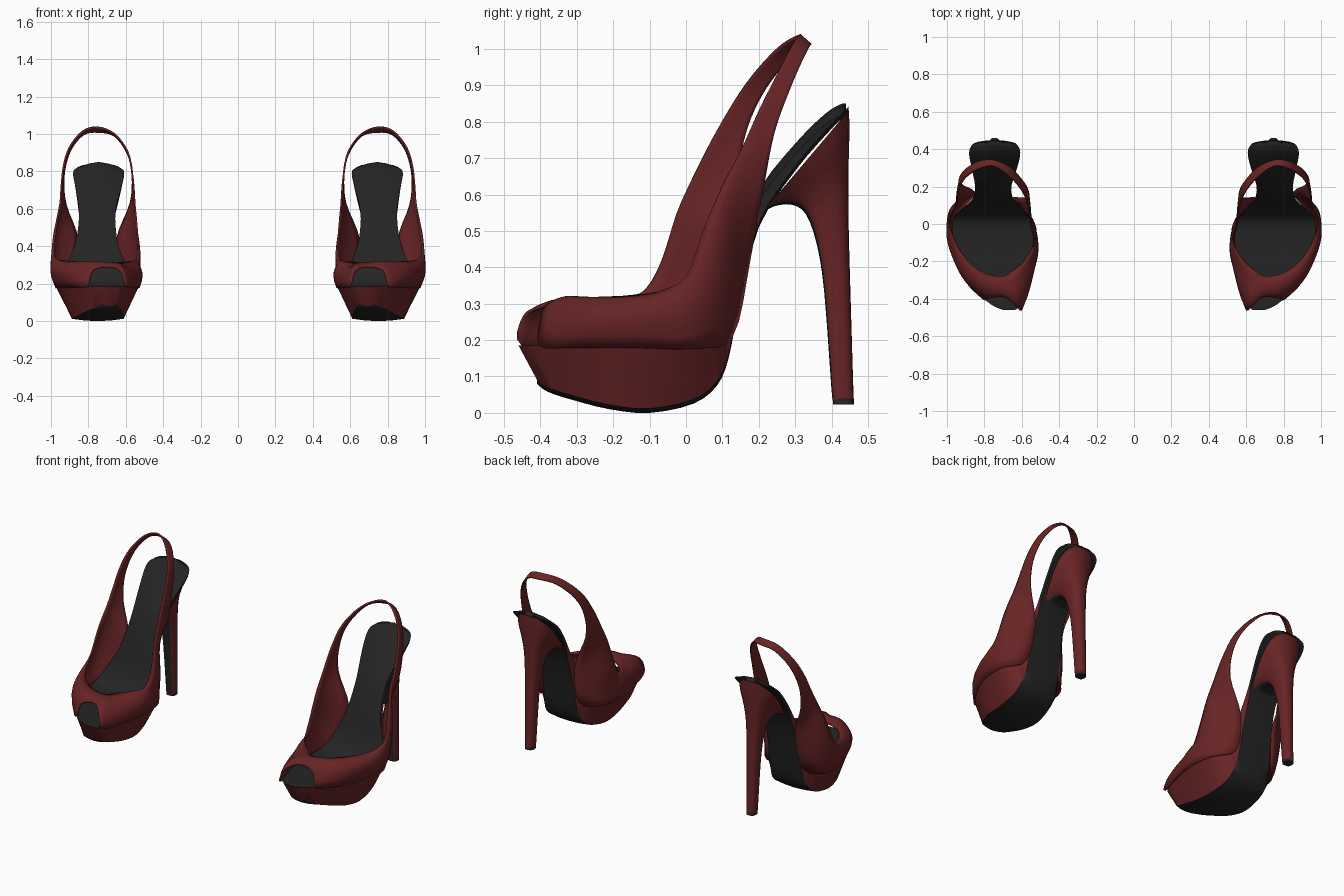
import bpy, bmesh, math
from mathutils import Vector

if "Cube" in bpy.data.objects:
    bpy.data.objects.remove(bpy.data.objects["Cube"], do_unlink=True)


def material(name, rgb):
    mat = bpy.data.materials.new(name)
    mat.use_nodes = True
    mat.diffuse_color = (*rgb, 1)
    bsdf = next(n for n in mat.node_tree.nodes if n.type == 'BSDF_PRINCIPLED')
    bsdf.inputs["Base Color"].default_value = (*rgb, 1)
    bsdf.inputs["Roughness"].default_value = 0.6
    return mat


RED, DARK = 0, 1
MATERIALS = [material("deep red leather", (.14, .018, .019)),
             material("charcoal lining", (.018, .018, .018))]
CENTRE = .745


def spline(rows, steps, closed=False):
    """Smoothly interpolate every column of a short table of stations."""
    count = len(rows)
    pick = (lambda i: rows[i % count]) if closed else (lambda i: rows[max(0, min(count - 1, i))])
    result = []
    for i in range(count if closed else count - 1):
        for s in range(steps):
            t = s / steps
            result.append([
                .5 * (2 * b + (c - a) * t + (2 * a - 5 * b + 4 * c - d) * t ** 2
                      + (3 * b - a - 3 * c + d) * t ** 3)
                for a, b, c, d in zip(pick(i - 1), pick(i), pick(i + 1), pick(i + 2))])
    if not closed:
        result.append(list(rows[-1]))
    return result


def loft(name, rings, colour, tube=True, loop=False, angle=40, thickness=0):
    """Skin rings of points, colour faces by (ring, side), mirror to the other shoe."""
    bm = bmesh.new()
    verts = [[bm.verts.new(p) for p in ring] for ring in rings]
    n = len(rings[0])
    for i in range(len(rings) if loop else len(rings) - 1):
        a, b = verts[i], verts[(i + 1) % len(rings)]
        for j in range(n if tube else n - 1):
            k = (j + 1) % n
            bm.faces.new((a[j], a[k], b[k], b[j])).material_index = colour(i, j)
    if tube:
        bm.faces.new(verts[0]).material_index = colour(0, -1)
        bm.faces.new(verts[-1]).material_index = colour(len(rings) - 1, -1)
    bmesh.ops.recalc_face_normals(bm, faces=bm.faces)
    mesh = bpy.data.meshes.new(name)
    bm.to_mesh(mesh)
    bm.free()
    for mat in MATERIALS:
        mesh.materials.append(mat)
    obj = bpy.data.objects.new(name, mesh)
    bpy.context.scene.collection.objects.link(obj)
    bpy.ops.object.select_all(action='DESELECT')
    obj.select_set(True)
    bpy.context.view_layer.objects.active = obj
    bpy.ops.object.shade_smooth_by_angle(angle=math.radians(angle))
    if thickness:
        solid = obj.modifiers.new("thickness", 'SOLIDIFY')
        solid.thickness = thickness
        solid.offset = 0
    obj.modifiers.new("pair", 'MIRROR').use_mirror_merge = False
    return obj


# Platform, shank and insole: top y z, bottom y z, top x range, bottom x range
sole_stations = spline([
    (-.46, .185, -.41, .08, .635, .70, .65, .73),
    (-.43, .185, -.38, .058, .60, .765, .63, .77),
    (-.35, .185, -.31, .035, .572, .85, .62, .82),
    (-.22, .185, -.21, .01, .542, .93, .613, .87),
    (-.08, .185, -.10, 0, .53, .972, .613, .888),
    (.02, .20, .02, .025, .545, .97, .63, .885),
    (.075, .28, .085, .075, .585, .93, .64, .88),
    (.11, .38, .117, .15, .63, .885, .65, .87),
    (.145, .48, .145, .29, .65, .86, .655, .86),
    (.205, .62, .20, .51, .655, .85, .662, .848),
    (.30, .74, .30, .665, .625, .868, .63, .864),
    (.38, .82, .39, .77, .608, .882, .612, .878),
    (.425, .848, .432, .812, .63, .86, .635, .855),
    (.44, .85, .446, .83, .70, .79, .70, .79),
], 3)


def sole_ring(yt, zt, yb, zb, lt, rt, lb, rb):
    dome = min(.03, max(0, (zt - .3) * .1))
    ring = []
    for u in (-1, -.5, 0, .5, 1):
        ring.append((lt + (rt - lt) * (u + 1) / 2, yt, zt - dome * u * u))
    for u in (1, .5, 0, -.5, -1):
        ring.append((lb + (rb - lb) * (u + 1) / 2, yb, zb + .012 * u * u))
    return ring


def sole_colour(i, j):
    wall = j in (4, 9, -1)
    return RED if wall and sole_stations[i][1] < .6 else DARK


loft("platform_and_insole", [sole_ring(*s) for s in sole_stations], sole_colour)

# Heel: front y z, back y z, half width at front and back
heel_stations = spline([
    (.205, .545, .448, .832, .09, .132),
    (.24, .567, .449, .77, .08, .115),
    (.29, .572, .447, .69, .065, .082),
    (.33, .545, .446, .61, .052, .058),
    (.36, .46, .447, .51, .042, .045),
    (.38, .33, .451, .36, .035, .036),
    (.40, .06, .46, .06, .028, .028),
    (.404, .04, .461, .04, .028, .028),
], 3)
SIDES = 20


def heel_ring(yf, zf, yb, zb, wf, wb):
    ring = []
    for k in range(SIDES):
        a = math.tau * k / SIDES
        c, s = math.cos(a), math.sin(a)
        power = .6 if c > 0 else .85
        t = (1 - math.copysign(abs(c) ** power, c)) / 2
        x = math.copysign(abs(s) ** power, s) * (wf + (wb - wf) * t)
        ring.append((CENTRE + x, yf + (yb - yf) * t, zf + (zb - zf) * t))
    return ring


heel_rings = [heel_ring(*s) for s in heel_stations]
loft("stiletto_heel", heel_rings,
     lambda i, j: DARK if j in (0, 1, SIDES - 1, SIDES - 2) else RED)

# Heel tip
tip = [[(x, y, z) for x, y, _ in heel_rings[-1]] for z in (.04, .023)]
loft("heel_tip", tip, lambda i, j: DARK)

# Upper: one band running toe, outer quarter, strap, inner quarter.
# Each station gives its lower or back edge, its upper or front edge, and a bulge.
outer_side = [
    (.69, -.39, .29, .73, -.28, .30, .018),
    (.775, -.395, .27, .80, -.262, .305, .03),
    (.805, -.40, .185, .87, -.215, .315, .055),
    (.88, -.31, .18, .93, -.14, .32, .045),
    (.955, -.13, .18, .97, -.06, .335, .033),
    (.965, .02, .178, .985, .005, .38, .022),
    (.88, .125, .21, .97, .055, .52, .05),
    (.855, .175, .43, .95, .105, .635, .03),
    (.92, .212, .62, .944, .15, .72, .01),
    (.932, .243, .77, .932, .20, .83, 0),
    (.90, .292, .905, .90, .25, .93, 0),
    (.83, .333, .995, .83, .295, 1.015, 0),
]
inner_side = [
    (.75, .34, 1.01, .75, .31, 1.037, 0),
    (.66, .30, .99, .66, .25, 1.0, 0),
    (.59, .222, .895, .59, .165, .905, 0),
    (.565, .168, .78, .565, .09, .785, 0),
    (.575, .14, .63, .556, .025, .66, .01),
    (.65, .14, .43, .545, -.025, .55, .03),
    (.64, .115, .21, .535, -.07, .41, .05),
    (.55, .02, .178, .54, -.115, .335, .022),
    (.53, -.13, .18, .56, -.16, .32, .03),
    (.55, -.28, .18, .605, -.215, .315, .035),
    (.598, -.45, .185, .65, -.25, .31, .045),
    (.625, -.445, .265, .685, -.275, .303, .03),
]
ROWS = 7


def upper_strip(ax, ay, az, bx, by, bz, bulge):
    low, high = Vector((ax, ay, az)), Vector((bx, by, bz))
    middle = (low + high) / 2
    outward = Vector((middle.x - CENTRE, 0, .08)).normalized()
    strip = []
    for k in range(ROWS):
        t = k / (ROWS - 1)
        strip.append(low.lerp(high, t) + outward * bulge * 4 * t * (1 - t))
    return strip


loft("slingback_upper", [upper_strip(*s) for s in spline(outer_side + inner_side, 4, True)],
     lambda i, j: RED, tube=False, loop=True, angle=60, thickness=.009)
